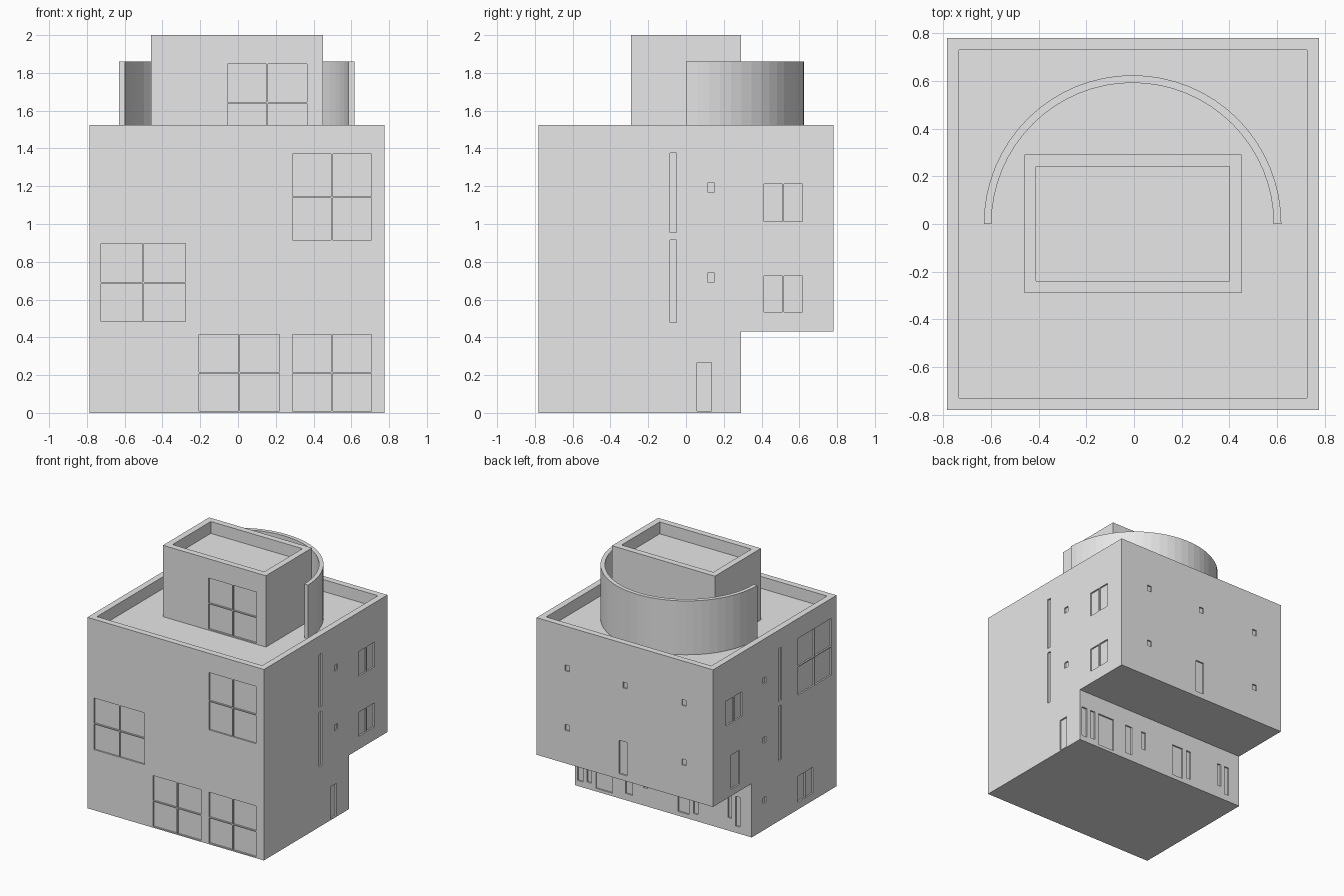
import bpy, bmesh, math
from mathutils import Vector

if "Cube" in bpy.data.objects:
    bpy.data.objects.remove(bpy.data.objects["Cube"])

plaster = bpy.data.materials.new("pale_grey_plaster")
plaster.diffuse_color = (0.8, 0.8, 0.8, 1)
plaster.use_nodes = True
plaster.node_tree.nodes["Principled BSDF"].inputs["Base Color"].default_value = plaster.diffuse_color

X0, X1, Y0, Y1 = -0.785, 0.775, -0.78, 0.78   # outer walls
ROOF, FLOOR, TOP = 1.525, 1.43, 2.0           # parapet, roof deck, tower top
BACK, OVER = 0.292, 0.43                      # ground floor back wall, overhang height


def make(name, bm):
    bmesh.ops.recalc_face_normals(bm, faces=bm.faces)
    me = bpy.data.meshes.new(name)
    bm.to_mesh(me)
    bm.free()
    me.materials.append(plaster)
    ob = bpy.data.objects.new(name, me)
    bpy.context.collection.objects.link(ob)
    return ob


def prism(name, pts, direction):
    bm = bmesh.new()
    face = bm.faces.new([bm.verts.new(p) for p in pts])
    ext = bmesh.ops.extrude_face_region(bm, geom=[face])
    verts = [v for v in ext["geom"] if isinstance(v, bmesh.types.BMVert)]
    bmesh.ops.translate(bm, verts=verts, vec=Vector(direction))
    return make(name, bm)


def boxes(name, items):
    bm = bmesh.new()
    for x0, x1, y0, y1, z0, z1 in items:
        vs = bmesh.ops.create_cube(bm, size=1)["verts"]
        for v in vs:
            v.co = ((x0 + x1) / 2 + v.co.x * (x1 - x0),
                    (y0 + y1) / 2 + v.co.y * (y1 - y0),
                    (z0 + z1) / 2 + v.co.z * (z1 - z0))
    return make(name, bm)


def carve(ob, items):
    cutter = boxes("cutter", items)
    cutter.hide_render = True
    mod = ob.modifiers.new("openings", 'BOOLEAN')
    mod.operation, mod.solver, mod.object = 'DIFFERENCE', 'EXACT', cutter
    bpy.context.view_layer.objects.active = ob
    bpy.ops.object.modifier_apply(modifier=mod.name)
    bpy.data.objects.remove(cutter, do_unlink=True)


def opening(axis, plane, sign, a0, a1, z0, z1, cols=1, rows=1, depth=0.012):
    """Recessed panes divided by thin glazing bars on one wall."""
    lo, hi = sorted((plane - sign * depth, plane + sign * 0.03))
    bar, out = 0.004, []
    da, dz = (a1 - a0) / cols, (z1 - z0) / rows
    for c in range(cols):
        for r in range(rows):
            a = (a0 + c * da + bar, a0 + (c + 1) * da - bar)
            z = (z0 + r * dz + bar, z0 + (r + 1) * dz - bar)
            out.append((lo, hi) + a + z if axis == 'x' else a + (lo, hi) + z)
    return out


# House body: side profile with rear overhang
profile = [(Y0, 0), (BACK, 0), (BACK, OVER), (Y1, OVER), (Y1, ROOF), (Y0, ROOF)]
body = prism("house_body", [(X0, y, z) for y, z in profile], (X1 - X0, 0, 0))

# Roof deck inside the parapet
cuts = [(X0 + 0.05, X1 - 0.05, Y0 + 0.05, Y1 - 0.05, FLOOR, ROOF + 0.1)]

# Front windows and doors
for a0, a1, z0, z1 in [(-0.73, -0.275, 0.48, 0.90), (0.285, 0.71, 0.91, 1.375),
                       (-0.21, 0.225, 0.005, 0.42), (0.285, 0.71, 0.005, 0.42)]:
    cuts += opening('y', Y0, -1, a0, a1, z0, z1, 2, 2)

# Side windows shared by both side walls
for plane, sign in ((X0, -1), (X1, 1)):
    for z0, z1 in ((0.95, 1.38), (0.475, 0.92)):
        cuts += opening('x', plane, sign, -0.09, -0.045, z0, z1)
    for z in (0.69, 1.165):
        cuts += opening('x', plane, sign, 0.11, 0.155, z, z + 0.055)
    cuts += opening('x', plane, sign, 0.41, 0.62, 1.01, 1.215, 2)

# Right wall extras
cuts += opening('x', X1, 1, 0.41, 0.62, 0.53, 0.73, 2)
cuts += opening('x', X1, 1, 0.055, 0.14, 0.005, 0.27)

# Left wall extras
cuts += opening('x', X0, -1, -0.72, -0.29, 0.91, 1.37, 2, 2)
cuts += opening('x', X0, -1, -0.485, -0.28, 0.055, 0.27, 2)
cuts += opening('x', X0, -1, 0.11, 0.155, 0.21, 0.265)
cuts += opening('x', X0, -1, 0.44, 0.56, 0.48, 0.76)

# Upper back wall
for x, z in ((0.48, 1.165), (0.48, 0.69), (-0.03, 1.165), (-0.55, 1.165), (-0.55, 0.69)):
    cuts += opening('y', Y1, 1, x, x + 0.045, z, z + 0.055)
cuts += opening('y', Y1, 1, -0.03, 0.05, 0.47, 0.745)

# Ground floor back wall
for a0, a1, z0 in [(0.70, 0.76, 0.04), (0.625, 0.675, 0.05), (0.44, 0.597, 0.02),
                   (0.263, 0.332, 0.05), (0.126, 0.175, 0.14), (-0.236, -0.128, 0.03),
                   (-0.315, -0.266, 0.05), (-0.61, -0.57, 0.1), (-0.687, -0.638, 0.05)]:
    cuts += opening('y', BACK, 1, a0, a1, z0, 0.295)
carve(body, cuts)

# Roof tower with its own parapet and front window
tx0, tx1, ty0, ty1 = -0.46, 0.45, -0.29, 0.292
tower = boxes("roof_tower", [(tx0, tx1, ty0, ty1, FLOOR, TOP)])
carve(tower, [(tx0 + 0.05, tx1 - 0.05, ty0 + 0.05, ty1 - 0.05, TOP - 0.095, TOP + 0.1)]
      + opening('y', ty0, -1, -0.06, 0.37, FLOOR + 0.005, 1.85, 2, 2))

# Curved half-circle screen wall on the roof
N = 32
arc = [(r * math.cos(math.pi * t / N) - 0.006, r * math.sin(math.pi * t / N), FLOOR)
       for r, steps in ((0.624, range(N + 1)), (0.592, range(N, -1, -1))) for t in steps]
prism("curved_screen_wall", arc, (0, 0, 1.86 - FLOOR))
